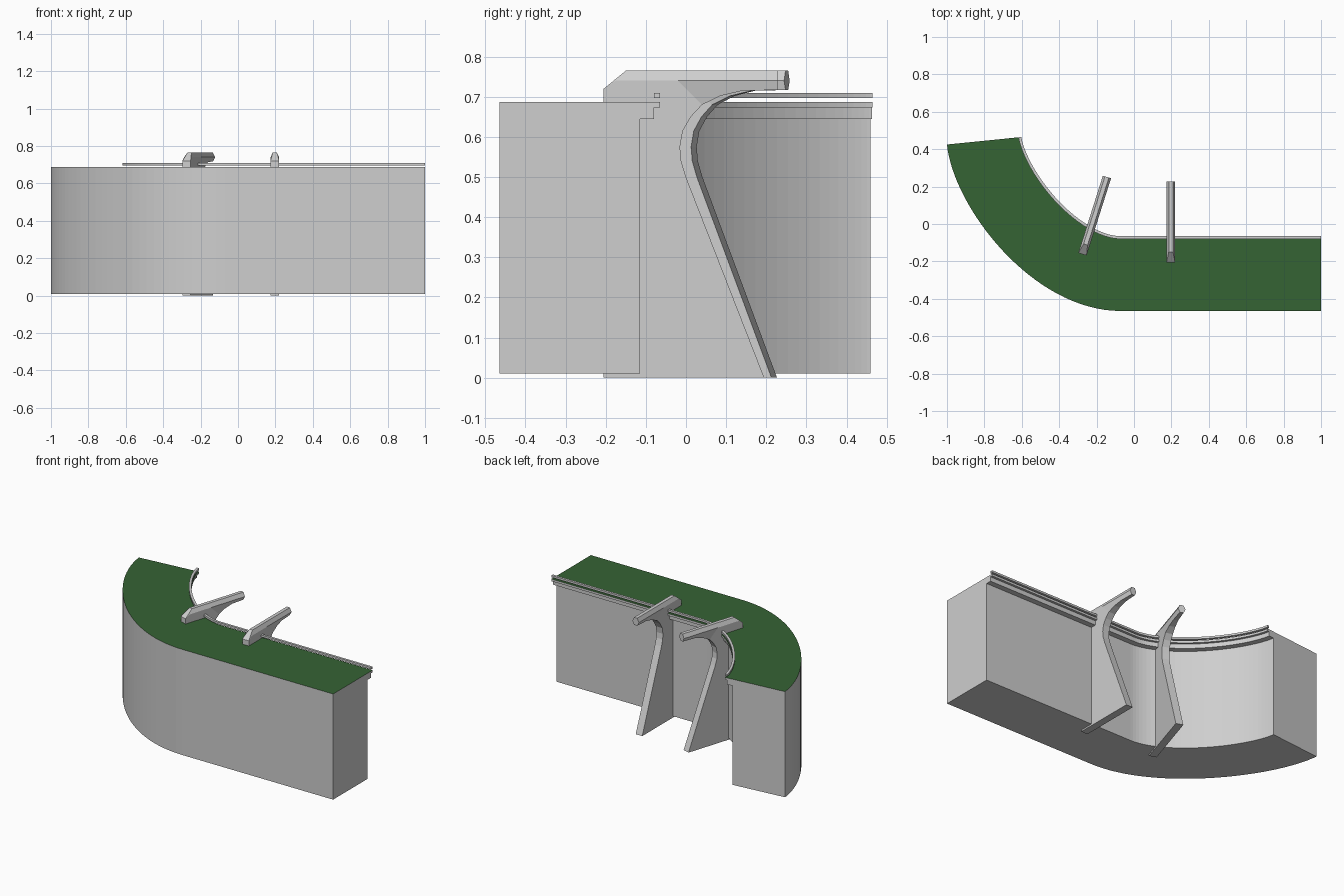
import bpy, bmesh, math
from mathutils import Vector
from mathutils.geometry import interpolate_bezier

if "Cube" in bpy.data.objects:
    bpy.data.objects.remove(bpy.data.objects["Cube"])


def material(name, colour):
    m = bpy.data.materials.new(name)
    m.use_nodes = True
    m.diffuse_color = colour
    m.node_tree.nodes["Principled BSDF"].inputs["Base Color"].default_value = colour
    return m


concrete = material("concrete_grey", (0.62, 0.62, 0.62, 1))
grass = material("grass_green", (0.036, 0.125, 0.034, 1))


def finish(bm, name, *mats):
    bmesh.ops.recalc_face_normals(bm, faces=bm.faces)
    mesh = bpy.data.meshes.new(name)
    bm.to_mesh(mesh)
    bm.free()
    for m in mats:
        mesh.materials.append(m)
    obj = bpy.data.objects.new(name, mesh)
    bpy.context.collection.objects.link(obj)
    return obj


# Outer edge of the plan: a curved wing running into a straight wing
wing_end, bend = Vector((-1, 0.425, 0)), Vector((-0.07, -0.465, 0))
end_dir = Vector((0.1, -0.995, 0))
curve = interpolate_bezier(wing_end, wing_end + end_dir * 0.335,
                           bend - Vector((0.473, 0, 0)), bend, 33)
path = curve + [Vector((1, -0.465, 0))]


def inward(i):
    """Direction from the outer edge towards the inner side."""
    if i == 0:
        t = end_dir
    elif i >= len(curve) - 1:
        t = Vector((1, 0, 0))
    else:
        t = (path[i + 1] - path[i - 1]).normalized()
    return Vector((-t.y, t.x, 0))


def sweep(name, section, *mats):
    """Sweep a (depth, height) section along the plan and cap both ends."""
    bm = bmesh.new()
    rings = [[bm.verts.new(p + inward(i) * d + Vector((0, 0, z))) for d, z in section]
             for i, p in enumerate(path)]
    n = len(section)
    for a, b in zip(rings, rings[1:]):
        for j in range(n):
            k = (j + 1) % n
            bm.faces.new((a[j], a[k], b[k], b[j]))
    bm.faces.new(rings[0])
    bm.faces.new(rings[-1])
    return finish(bm, name, *mats)


# Wall block with stepped cornice along the inner side; its top is grass
TOP = 0.687
block = sweep("wall_block", [(0, 0.01), (0.35, 0.01), (0.35, 0.645), (0.385, 0.645),
                             (0.385, 0.673), (0.4, 0.673), (0.4, TOP), (0, TOP)],
              concrete, grass)
for f in block.data.polygons:
    f.material_index = int(all(block.data.vertices[v].co.z > TOP - 0.001 for v in f.vertices))

# Thin rail floating above the cornice
sweep("edge_rail", [(0.385, 0.697), (0.4, 0.697), (0.4, 0.71), (0.385, 0.71)], concrete)

# Buttress outline as (y, z, half width), then two extra points on the side
W, N = 0.023, 0.011
outline = [(-0.205, 0, W), (0.195, 0, W), (0, 0.5, W), (-0.012, 0.54, W),
           (-0.015, 0.575, W), (-0.008, 0.615, W), (0.012, 0.65, W), (0.04, 0.68, W),
           (0.085, 0.702, 0.019), (0.14, 0.715, 0.014), (0.228, 0.717, N),
           (0.228, 0.74, W), (0.228, 0.765, N), (-0.15, 0.765, N), (-0.205, 0.72, W)]
extra = [(-0.02, 0.74, W), (-0.175, 0.74, W)]
side_faces = [[*range(8), 15, 16, 14],      # plate
              [7, 8, 9, 10, 11, 15],        # tapering underside of the arm
              [11, 12, 13, 14, 16, 15]]     # upper chamfer


def buttress(name, x, y, angle):
    bm = bmesh.new()
    sides = [[bm.verts.new((s * w, py, pz)) for py, pz, w in outline + extra]
             for s in (-1, 1)]
    for side in sides:
        for face in side_faces:
            bm.faces.new([side[i] for i in face])
    a, b = sides
    for i in range(len(outline)):
        k = (i + 1) % len(outline)
        bm.faces.new((a[i], a[k], b[k], b[i]))
    obj = finish(bm, name, concrete)
    obj.location = (x, y, 0)
    obj.rotation_euler.z = math.radians(angle)


buttress("straight_wing_buttress", 0.197, 0, 0)
buttress("curved_wing_buttress", -0.2135, 0.034, -17.6)
